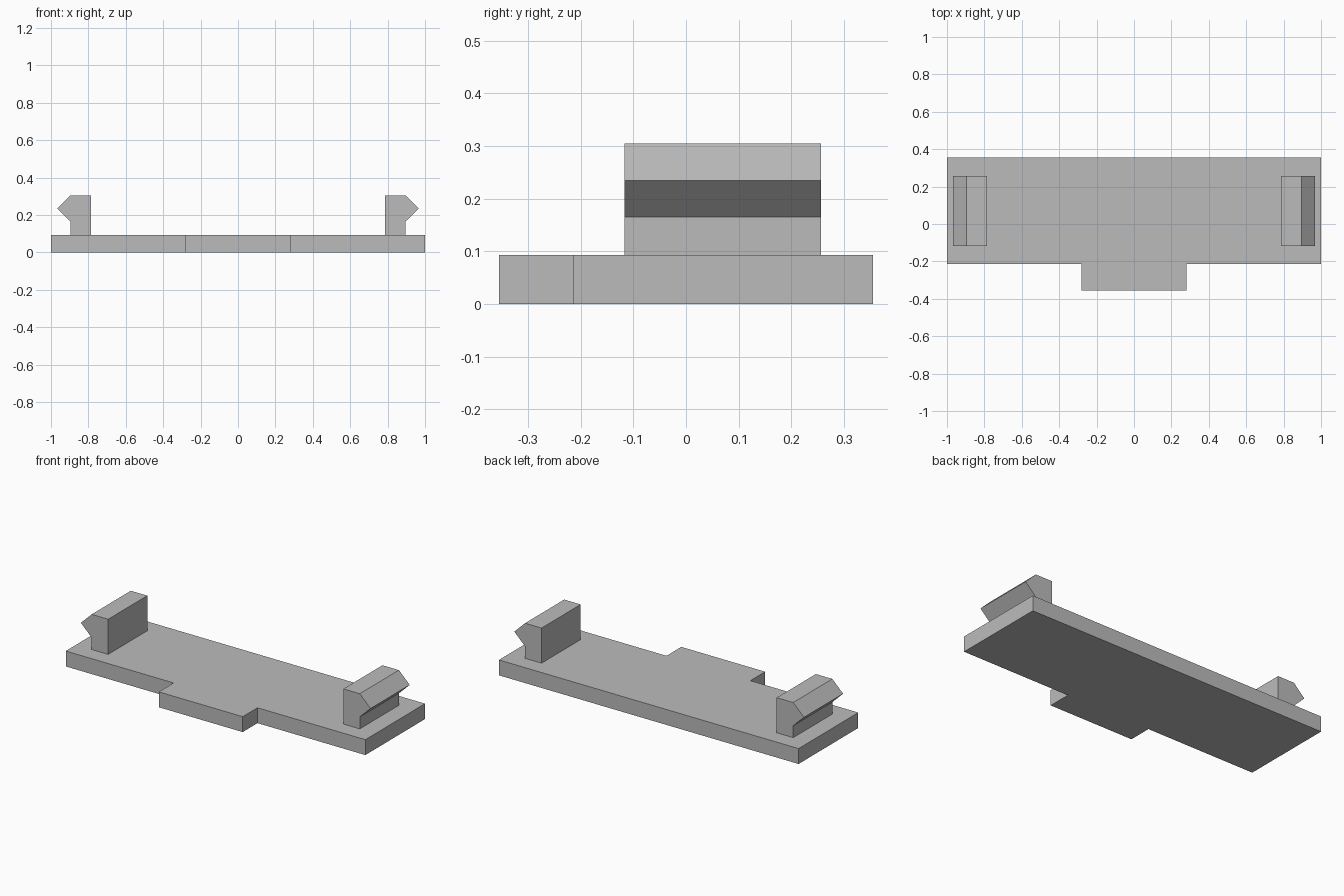
import bpy
import bmesh
from mathutils import Vector

cube = bpy.data.objects.get("Cube")
if cube:
    bpy.data.objects.remove(cube, do_unlink=True)

# Single grey plastic
GREY = (0.5, 0.5, 0.5, 1.0)
grey = bpy.data.materials.new("grey_plastic")
grey.use_nodes = True
grey.diffuse_color = GREY
grey.node_tree.nodes["Principled BSDF"].inputs["Base Color"].default_value = GREY

THICK = 0.093


def extrude_profile(name, points, direction):
    """Extrude a closed outline of 3D points into a solid object."""
    bm = bmesh.new()
    face = bm.faces.new([bm.verts.new(p) for p in points])
    result = bmesh.ops.extrude_face_region(bm, geom=[face], use_keep_orig=True)
    moved = [g for g in result["geom"] if isinstance(g, bmesh.types.BMVert)]
    bmesh.ops.translate(bm, verts=moved, vec=Vector(direction))
    bmesh.ops.recalc_face_normals(bm, faces=bm.faces)
    mesh = bpy.data.meshes.new(name)
    bm.to_mesh(mesh)
    bm.free()
    mesh.materials.append(grey)
    obj = bpy.data.objects.new(name, mesh)
    bpy.context.collection.objects.link(obj)
    return obj


# Base plate with a tab at the front
half_outline = [(0.28, -0.355), (0.28, -0.214), (1.0, -0.214), (1.0, 0.355)]
outline = half_outline + [(-x, y) for x, y in reversed(half_outline)]
extrude_profile("base_plate", [(x, y, 0) for x, y in outline], (0, 0, THICK))

# Snap clips with outward-pointing hooks
clip = [(0.785, THICK), (0.895, THICK), (0.895, 0.165),
        (0.967, 0.235), (0.895, 0.305), (0.785, 0.305)]
for side, sign in (("left", 1), ("right", -1)):
    extrude_profile(side + "_snap_clip",
                    [(sign * x, -0.117, z) for x, z in clip], (0, 0.373, 0))
